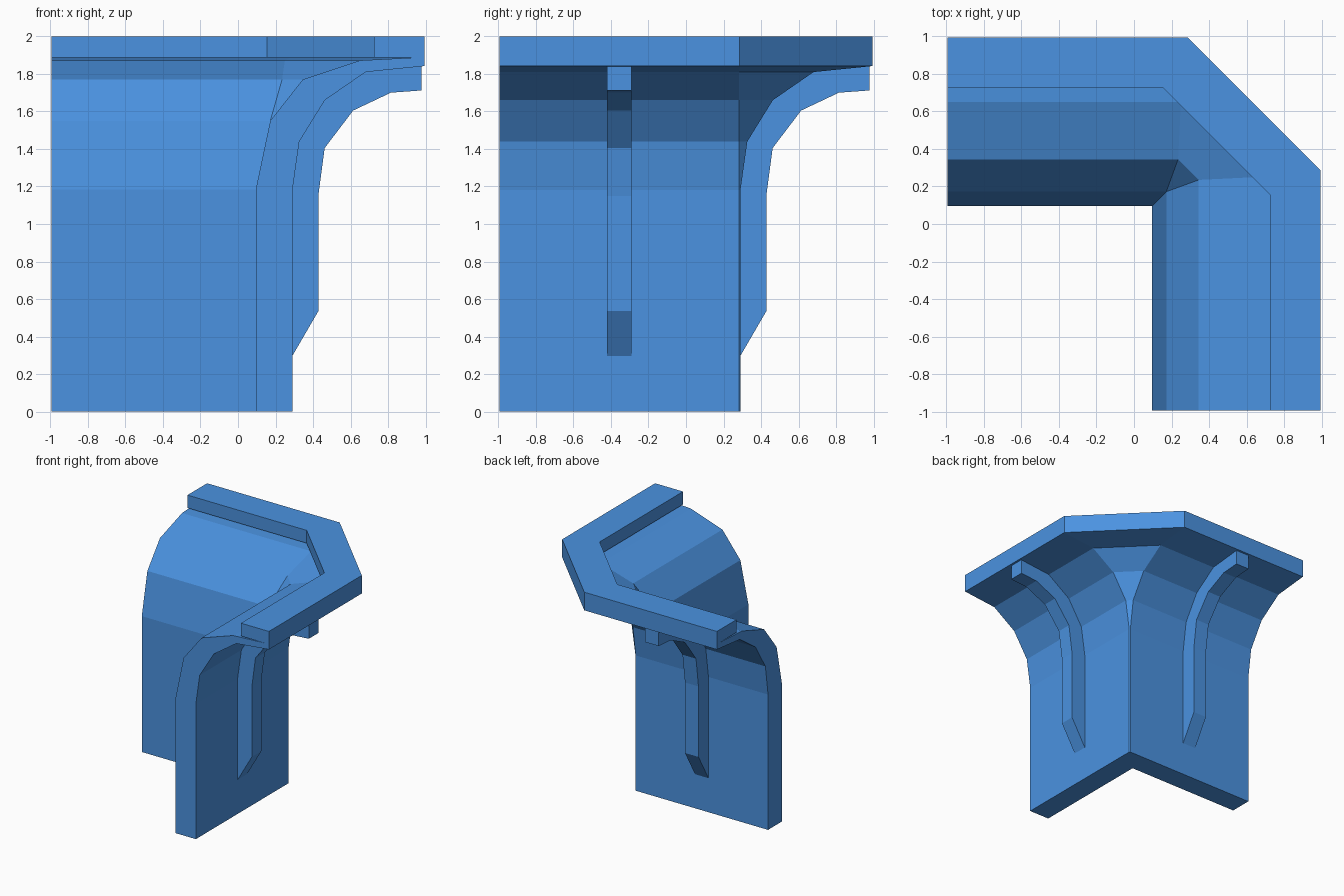
import bpy, bmesh

if "Cube" in bpy.data.objects:
    bpy.data.objects.remove(bpy.data.objects["Cube"])

END = -0.995  # free end of both wings

blue = bpy.data.materials.new("blue")
blue.diffuse_color = (0.07, 0.29, 0.75, 1)
blue.use_nodes = True
blue.node_tree.nodes["Principled BSDF"].inputs["Base Color"].default_value = blue.diffuse_color


def loft(name, stations):
    """Skin a closed profile through successive stations and cap both ends."""
    bm = bmesh.new()
    rings = [[bm.verts.new(p) for p in s] for s in stations]
    n = len(rings[0])
    for a, b in zip(rings, rings[1:]):
        for i in range(n):
            j = (i + 1) % n
            bm.faces.new((a[i], a[j], b[j], b[i]))
    bm.faces.new(rings[0])
    bm.faces.new(rings[-1])
    bmesh.ops.remove_doubles(bm, verts=bm.verts, dist=1e-4)
    bmesh.ops.recalc_face_normals(bm, faces=bm.faces)
    mesh = bpy.data.meshes.new(name)
    bm.to_mesh(mesh)
    bm.free()
    mesh.materials.append(blue)
    ob = bpy.data.objects.new(name, mesh)
    bpy.context.collection.objects.link(ob)
    return ob


def corner_sweep(name, profile):
    """Sweep (offset, z, corner cut) points round the chamfered corner."""
    loft(name, [
        [(END, o, z) for o, z, c in profile],
        [(c, o, z) for o, z, c in profile],
        [(o, c, z) for o, z, c in profile],
        [(o, END, z) for o, z, c in profile],
    ])


# Flared wall: outer face going up, inner face coming down
outer = [(0.29, 0, 0.283), (0.29, 1.18, 0.283), (0.327, 1.44, 0.283),
         (0.463, 1.66, 0.283), (0.68, 1.81, 0.283), (0.995, 1.842, 0.285)]
inner = [(0.995, 1.89, 0.285), (0.65, 1.872, 0.25), (0.345, 1.77, 0.235),
         (0.172, 1.55, 0.172), (0.095, 1.185, 0.095), (0.095, 0, 0.095)]
corner_sweep("flared_corner_wall", outer + inner)

# Top rim resting on the flared lip
corner_sweep("top_rim", [(0.995, 1.888, 0.285), (0.995, 2.0, 0.285),
                         (0.725, 2.0, 0.155), (0.725, 1.888, 0.155)])

# Support ribs, one per wing
rib = [(0.28, 0.28), (0.428, 0.535), (0.428, 1.15), (0.462, 1.405),
       (0.614, 1.605), (0.815, 1.70), (0.978, 1.712), (0.978, 1.85),
       (0.68, 1.82), (0.45, 1.67), (0.315, 1.445), (0.28, 1.18)]
S0, S1 = -0.42, -0.29
loft("right_rib", [[(o, s, z) for o, z in rib] for s in (S0, S1)])
loft("back_rib", [[(s, o, z) for o, z in rib] for s in (S0, S1)])
